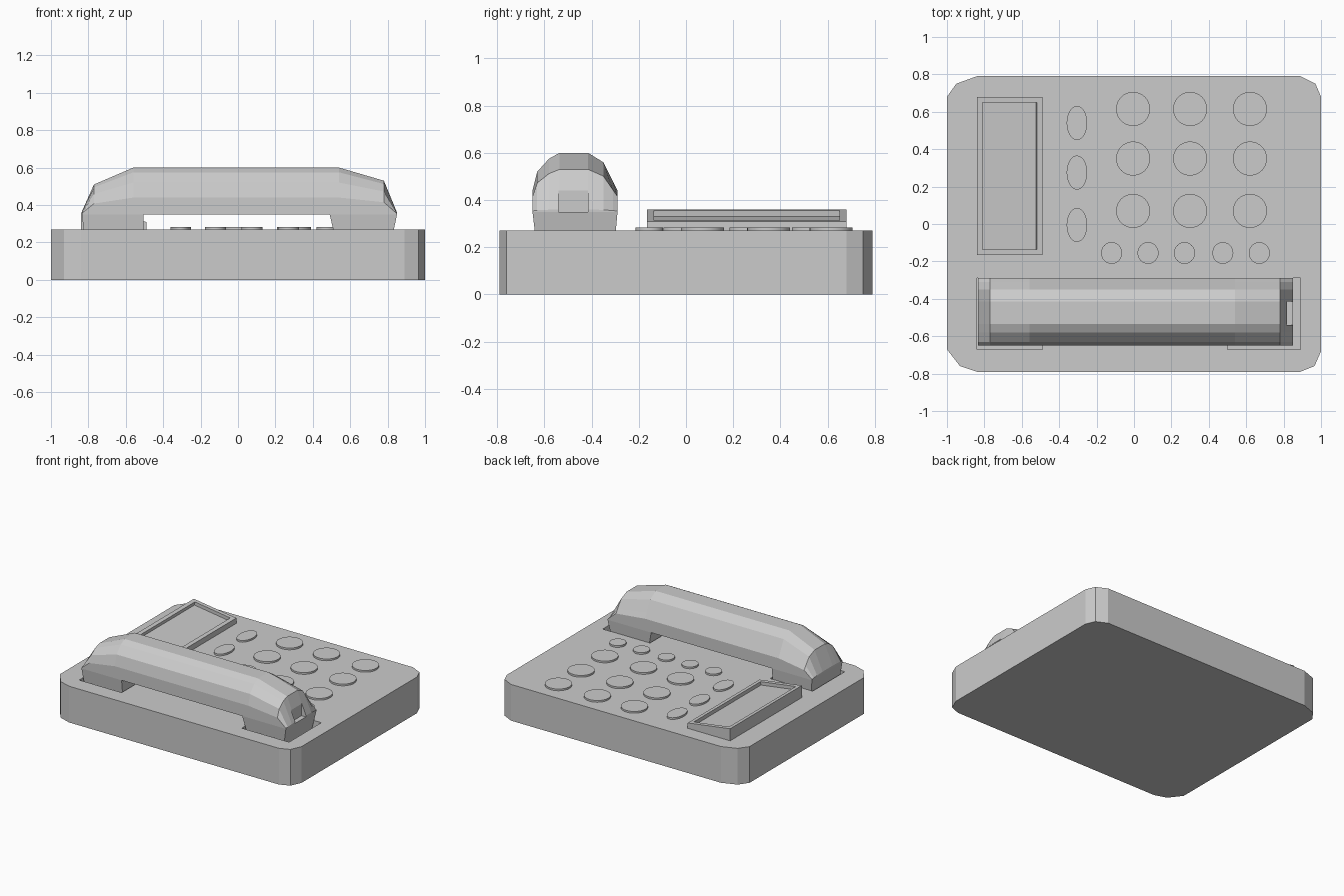
import bpy, bmesh
from mathutils import Vector

if "Cube" in bpy.data.objects:
    bpy.data.objects.remove(bpy.data.objects["Cube"])


def make_object(name, bm):
    bmesh.ops.recalc_face_normals(bm, faces=bm.faces[:])
    mesh = bpy.data.meshes.new(name)
    bm.to_mesh(mesh)
    bm.free()
    obj = bpy.data.objects.new(name, mesh)
    bpy.context.collection.objects.link(obj)
    return obj


def loft(name, rings):
    """Skin closed rings of equal length and cap both ends."""
    bm = bmesh.new()
    rows = [[bm.verts.new(p) for p in ring] for ring in rings]
    n = len(rows[0])
    for a, b in zip(rows, rows[1:]):
        for i in range(n):
            j = (i + 1) % n
            bm.faces.new((a[i], a[j], b[j], b[i]))
    bm.faces.new(rows[0])
    bm.faces.new(rows[-1])
    return make_object(name, bm)


def rect(x0, x1, y0, y1, z):
    return [(x0, y0, z), (x1, y0, z), (x1, y1, z), (x0, y1, z)]


def box(name, x0, x1, y0, y1, z0, z1):
    return loft(name, [rect(x0, x1, y0, y1, z0), rect(x0, x1, y0, y1, z1)])


def cut(target, cutter):
    cutter.hide_render = True
    cutter.hide_viewport = True
    mod = target.modifiers.new(cutter.name, 'BOOLEAN')
    mod.operation = 'DIFFERENCE'
    mod.solver = 'EXACT'
    mod.object = cutter


def button(name, x, y, rx, ry):
    bpy.ops.mesh.primitive_cylinder_add(vertices=32, radius=1, depth=1,
                                        location=(x, y, 0.266))
    obj = bpy.context.object
    obj.name = name
    obj.scale = (rx, ry, 0.034)
    bpy.ops.object.transform_apply(location=False, rotation=False, scale=True)
    bpy.ops.object.shade_smooth_by_angle()


# Body with faceted corners
outline = [(-1, .68), (-.95, .75), (-.84, .79), (.89, .79), (.97, .75), (1, .68),
           (1, -.68), (.965, -.76), (.89, -.79), (-.84, -.79), (-.93, -.76), (-1, -.67)]
body = loft("body", [[(x, y, z) for x, y in outline] for z in (0, .27)])

# Cradle pockets in the body
cut(body, box("left_pocket_cutter", -.84, -.49, -.67, -.29, .18, .4))
cut(body, box("right_pocket_cutter", .50, .89, -.67, -.29, .18, .4))

# Handset bar: arched section lofted along x, sloping down at both ends
arch = [(-.65, 0), (-.65, .09), (-.63, .17), (-.58, .225), (-.535, .25),
        (-.415, .25), (-.35, .21), (-.31, .13), (-.29, .09), (-.29, 0)]
stations = [(-.835, .06), (-.77, .64), (-.56, 1), (.54, 1), (.78, .72), (.85, .04)]
handset = loft("handset", [[(x, y, .35 + z * s) for y, z in arch] for x, s in stations])

# Cord socket in the right end
cut(handset, box("socket_cutter", .815, .95, -.54, -.415, .33, .44))

# Ear and mouth pieces that drop into the pockets
loft("earpiece", [rect(-.815, -.505, -.63, -.305, .18),
                  rect(-.835, -.505, -.65, -.29, .35)])
loft("mouthpiece", [rect(.53, .815, -.63, -.305, .18),
                    rect(.49, .85, -.65, -.29, .35)])

# Sloped display with a sunken screen
bm = bmesh.new()
low = [bm.verts.new(p) for p in rect(-.84, -.49, -.165, .68, .26)]
high = [bm.verts.new((x, y, .36 if x < -.6 else .31))
        for x, y, _ in rect(-.84, -.49, -.165, .68, 0)]
for i in range(4):
    j = (i + 1) % 4
    bm.faces.new((low[i], low[j], high[j], high[i]))
bm.faces.new(low[::-1])
screen = bm.faces.new(high)
bm.normal_update()
bmesh.ops.inset_region(bm, faces=[screen], thickness=.042)
sunk = bmesh.ops.extrude_face_region(bm, geom=[screen])
verts = [v for v in sunk["geom"] if isinstance(v, bmesh.types.BMVert)]
bmesh.ops.translate(bm, verts=verts, vec=Vector((.05, 0, .35)).normalized() * -.025)
if screen.is_valid:
    bmesh.ops.delete(bm, geom=[screen], context='FACES_ONLY')
make_object("display", bm)

# Number keys, oval side keys and small function keys
for y in (.615, .35, .07):
    for x in (-.005, .30, .62):
        button("number_key", x, y, .091, .091)
for y in (.54, .275, -.005):
    button("oval_key", -.305, y, .055, .091)
for x in (-.12, .075, .27, .475, .67):
    button("function_key", x, -.155, .056, .058)
